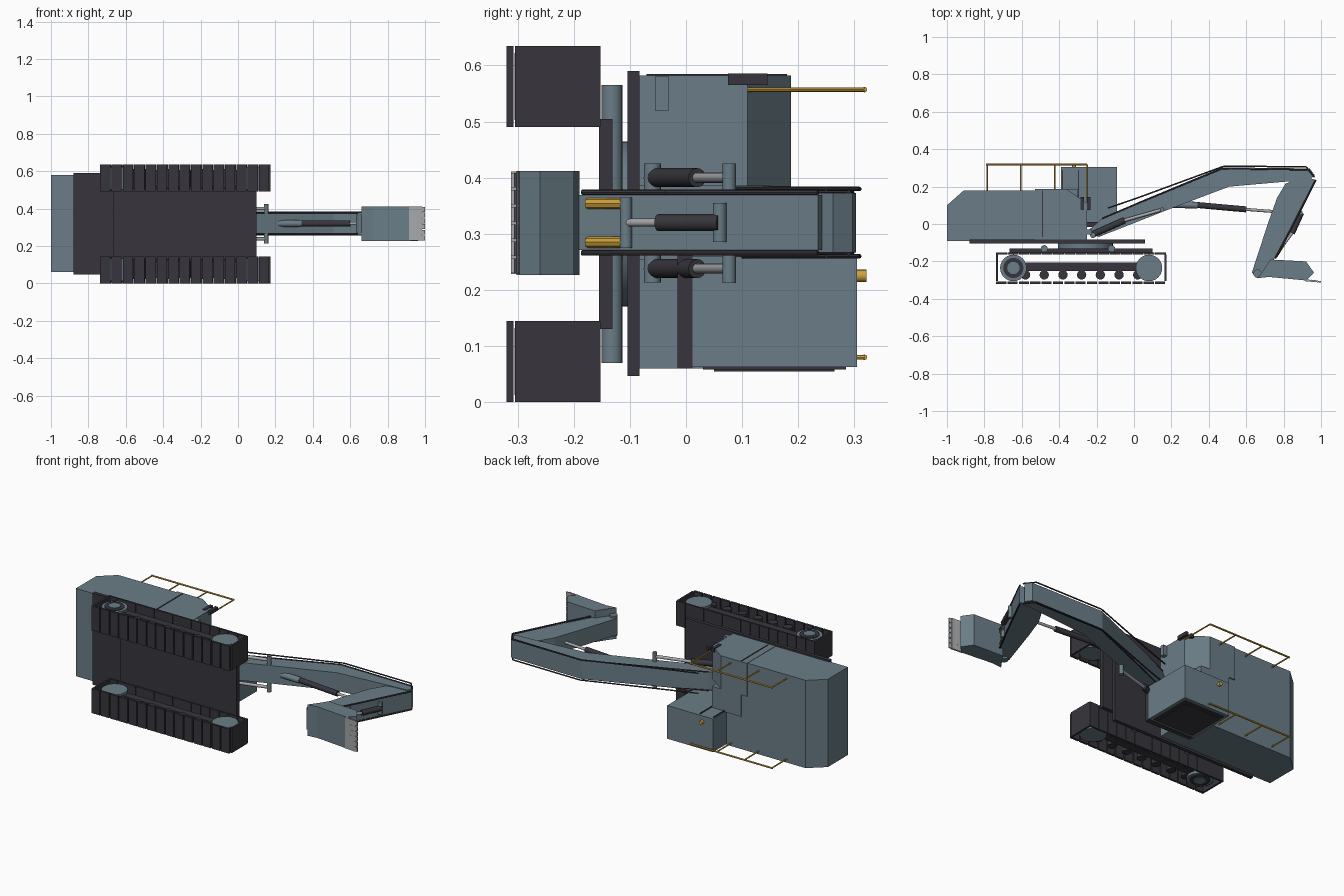
import bpy, bmesh, math
from mathutils import Vector


def material(name, col):
    m = bpy.data.materials.new(name)
    m.diffuse_color = (*col, 1)
    return m


BLUE = material("blue_grey_paint", (0.145, 0.204, 0.242))
DARK = material("dark_steel", (0.038, 0.036, 0.045))
GOLD = material("gold_paint", (0.62, 0.36, 0.045))
STEEL = material("light_steel", (0.38, 0.39, 0.40))


def finish(name, bm, mat, smooth=False):
    bmesh.ops.recalc_face_normals(bm, faces=bm.faces)
    me = bpy.data.meshes.new(name)
    bm.to_mesh(me)
    bm.free()
    me.materials.append(mat)
    ob = bpy.data.objects.new(name, me)
    bpy.context.collection.objects.link(ob)
    if smooth:
        bpy.context.view_layer.objects.active = ob
        ob.select_set(True)
        bpy.ops.object.shade_smooth_by_angle(angle=math.radians(35))
        ob.select_set(False)
    return ob


def prism(name, pts, z0, z1, mat):
    """Side profile in x/y, extruded across the machine (z)."""
    bm = bmesh.new()
    face = bm.faces.new([bm.verts.new((x, y, z0)) for x, y in pts])
    ext = bmesh.ops.extrude_face_region(bm, geom=[face])
    verts = [g for g in ext["geom"] if isinstance(g, bmesh.types.BMVert)]
    bmesh.ops.translate(bm, verts=verts, vec=(0, 0, z1 - z0))
    return finish(name, bm, mat)


def box(name, x0, x1, y0, y1, z0, z1, mat):
    return prism(name, [(x0, y0), (x1, y0), (x1, y1), (x0, y1)], z0, z1, mat)


def rod(name, p, q, r, mat, seg=16):
    p, q = Vector(p), Vector(q)
    d = q - p
    bm = bmesh.new()
    bmesh.ops.create_cone(bm, cap_ends=True, segments=seg, radius1=r, radius2=r, depth=d.length)
    bm.transform(d.to_track_quat('Z', 'Y').to_matrix().to_4x4())
    bmesh.ops.translate(bm, verts=bm.verts, vec=(p + q) / 2)
    return finish(name, bm, mat, True)


def path(name, pts, z, r, mat):
    for (a, b), (c, d) in zip(pts, pts[1:]):
        rod(name, (a, b, z), (c, d, z), r, mat, 8)


# Crawler tracks, wheels and rollers
for side, z0, out in (("left", 0.0, -1), ("right", 0.49, 1)):
    z1 = z0 + 0.145
    zc = (z0 + z1) / 2
    step = 0.0607
    for i in range(15):
        x = -0.737 + i * step
        box(side + "_lower_shoe", x, x + 0.054, -0.32, -0.307, z0, z1, DARK)
        box(side + "_upper_shoe", x, x + 0.058, -0.163, -0.152, z0, z1, DARK)
    for x in (-0.737, 0.162):
        box(side + "_end_shoe", x, x + 0.011, -0.305, -0.163, z0, z1, DARK)
    box(side + "_track_frame", -0.60, 0.04, -0.25, -0.205, zc - 0.045, zc + 0.045, DARK)
    for x in (-0.645, 0.08):
        rod(side + "_track_wheel", (x, -0.235, zc - 0.06), (x, -0.235, zc + 0.06), 0.071, BLUE, 24)
    face = zc + out * 0.06
    for r, h, m in ((0.054, 0.004, DARK), (0.033, 0.008, BLUE)):
        rod(side + "_sprocket_hub", (-0.645, -0.235, zc), (-0.645, -0.235, face + out * h), r, m, 24)
    for i in range(7):
        x = -0.58 + i * 0.1
        rod(side + "_roller", (x, -0.272, zc - 0.05), (x, -0.272, zc + 0.05), 0.025, DARK)

# Undercarriage, slewing ring and deck
box("carbody", -0.665, 0.10, -0.155, -0.131, 0.13, 0.505, DARK)
for x in (-0.48, -0.12):
    rod("cross_tube", (x, -0.132, 0.07), (x, -0.132, 0.565), 0.019, BLUE)
rod("slewing_ring", (-0.26, -0.135, 0.3175), (-0.26, -0.10, 0.3175), 0.147, BLUE, 40)
box("deck", -0.88, 0.06, -0.104, -0.083, 0.047, 0.59, DARK)

# House and counterweight
prism("counterweight", [(-1, -0.09), (-0.88, -0.09), (-0.88, 0.18), (-0.91, 0.18), (-1, 0.10)],
      0.06, 0.58, BLUE)
box("engine_house", -0.88, -0.49, -0.083, 0.18, 0.06, 0.58, BLUE)
prism("right_house", [(-0.53, -0.083), (-0.25, -0.083), (-0.25, 0.11), (-0.36, 0.187), (-0.53, 0.187)],
      0.385, 0.582, BLUE)
box("centre_house", -0.49, -0.30, -0.083, 0.187, 0.255, 0.385, BLUE)
box("left_house", -0.49, -0.25, -0.083, -0.015, 0.06, 0.255, BLUE)
box("rear_cab_house", -0.49, -0.39, -0.015, 0.18, 0.06, 0.255, BLUE)
box("tool_box", -0.25, -0.225, -0.055, -0.03, 0.52, 0.58, BLUE)
box("panel_seam", -0.492, -0.486, -0.07, 0.18, 0.58, 0.585, DARK)
for x in (-0.285, -0.25):
    box("mirror", x, x + 0.018, 0.075, 0.145, 0.565, 0.586, DARK)

# Cab with framed side window
box("cab_base", -0.39, -0.09, -0.015, 0.012, 0.06, 0.27, DARK)
box("cab", -0.39, -0.09, 0.012, 0.305, 0.063, 0.26, BLUE)
box("window_frame", -0.37, -0.11, 0.03, 0.285, 0.058, 0.064, DARK)
box("window_panel", -0.35, -0.13, 0.05, 0.265, 0.055, 0.059, DARK)
for x in (-0.386, -0.30):
    box("cab_side_trim", x, x + 0.007, 0.12, 0.29, 0.258, 0.264, DARK)
rod("beacon", (-0.32, 0.30, 0.225), (-0.32, 0.322, 0.225), 0.011, GOLD)

# Safety rails
for z, x1 in ((0.08, -0.40), (0.557, -0.25)):
    rod("hand_rail", (-0.79, 0.318, z), (x1 if z > 0.3 else -0.25, 0.318, z), 0.005, GOLD, 8)
    for x in (-0.785, -0.605, -0.425, -0.25):
        rod("rail_post", (x, 0.11 if x > -0.3 else 0.175, z), (x, 0.318, z), 0.004, GOLD, 8)

# Boom
prism("boom", [(-0.24, -0.03), (-0.19, -0.07), (0.165, 0.07), (0.51, 0.20), (0.83, 0.228), (0.94, 0.235),
               (0.965, 0.262), (0.94, 0.297), (0.47, 0.303), (0.03, 0.12), (-0.17, 0.03)],
      0.267, 0.373, BLUE)
for z in (0.26, 0.38):
    path("boom_hose", [(-0.14, 0.085), (0.02, 0.14), (0.48, 0.309), (0.92, 0.306), (0.965, 0.25)], z, 0.004, DARK)
    path("boom_edge", [(-0.17, 0.03), (0.03, 0.115), (0.47, 0.296), (0.94, 0.29)], 0.32 + (z - 0.32) * 0.9,
         0.004, DARK)

# Stick
prism("stick", [(0.90, 0.255), (0.975, 0.235), (0.83, -0.04), (0.705, -0.265), (0.66, -0.29), (0.63, -0.26),
                (0.715, 0.0), (0.765, 0.14), (0.81, 0.215)], 0.271, 0.369, BLUE)
for z in (0.266, 0.374):
    path("stick_hose", [(0.972, 0.235), (0.835, -0.035), (0.755, -0.185)], z, 0.005, DARK)

# Lift cylinders on both sides of the boom
rod("lift_pin", (0.15, 0.077, 0.212), (0.15, 0.077, 0.425), 0.012, BLUE)
for z in (0.238, 0.40):
    rod("lift_barrel", (-0.23, -0.06, z), (-0.05, 0.02, z), 0.017, DARK)
    rod("lift_rod", (-0.05, 0.02, z), (0.15, 0.077, z), 0.009, STEEL)
    rod("lift_foot", (-0.22, -0.06, z - 0.025), (-0.22, -0.06, z + 0.025), 0.015, BLUE)

# Stick cylinder below the boom
rod("stick_cylinder_mount", (0.19, 0.105, 0.32), (0.34, 0.10, 0.32), 0.018, BLUE)
rod("stick_cylinder", (0.31, 0.104, 0.32), (0.60, 0.078, 0.32), 0.016, DARK)
rod("stick_cylinder_rod", (0.60, 0.078, 0.32), (0.77, 0.065, 0.32), 0.008, STEEL)

# Bucket cylinder and linkage in front of the stick
rod("bucket_cylinder", (0.895, 0.06, 0.32), (0.845, -0.05, 0.32), 0.015, DARK)
rod("bucket_cylinder_rod", (0.845, -0.05, 0.32), (0.80, -0.11, 0.32), 0.007, STEEL)
rod("bucket_cylinder_pin", (0.89, 0.06, 0.285), (0.89, 0.06, 0.355), 0.012, BLUE)
rod("linkage_pin", (0.80, -0.107, 0.275), (0.80, -0.107, 0.365), 0.011, BLUE)
for z in (0.285, 0.354):
    rod("linkage_arm", (0.80, -0.107, z), (0.755, -0.175, z), 0.010, GOLD, 8)

# Bucket and toothed lip
prism("bucket", [(0.66, -0.29), (0.70, -0.235), (0.73, -0.19), (0.92, -0.20), (0.962, -0.26), (0.92, -0.302),
                 (0.72, -0.283)], 0.227, 0.412, BLUE)
rod("bucket_hinge", (0.66, -0.265, 0.26), (0.66, -0.265, 0.38), 0.022, BLUE)
prism("bucket_lip", [(0.915, -0.306), (0.985, -0.312), (0.985, -0.302), (0.915, -0.296)], 0.228, 0.411, STEEL)
for i in range(6):
    z = 0.23 + i * 0.0305
    prism("bucket_tooth", [(0.95, -0.31), (1.0, -0.312), (1.0, -0.306), (0.95, -0.298)], z, z + 0.026, STEEL)
